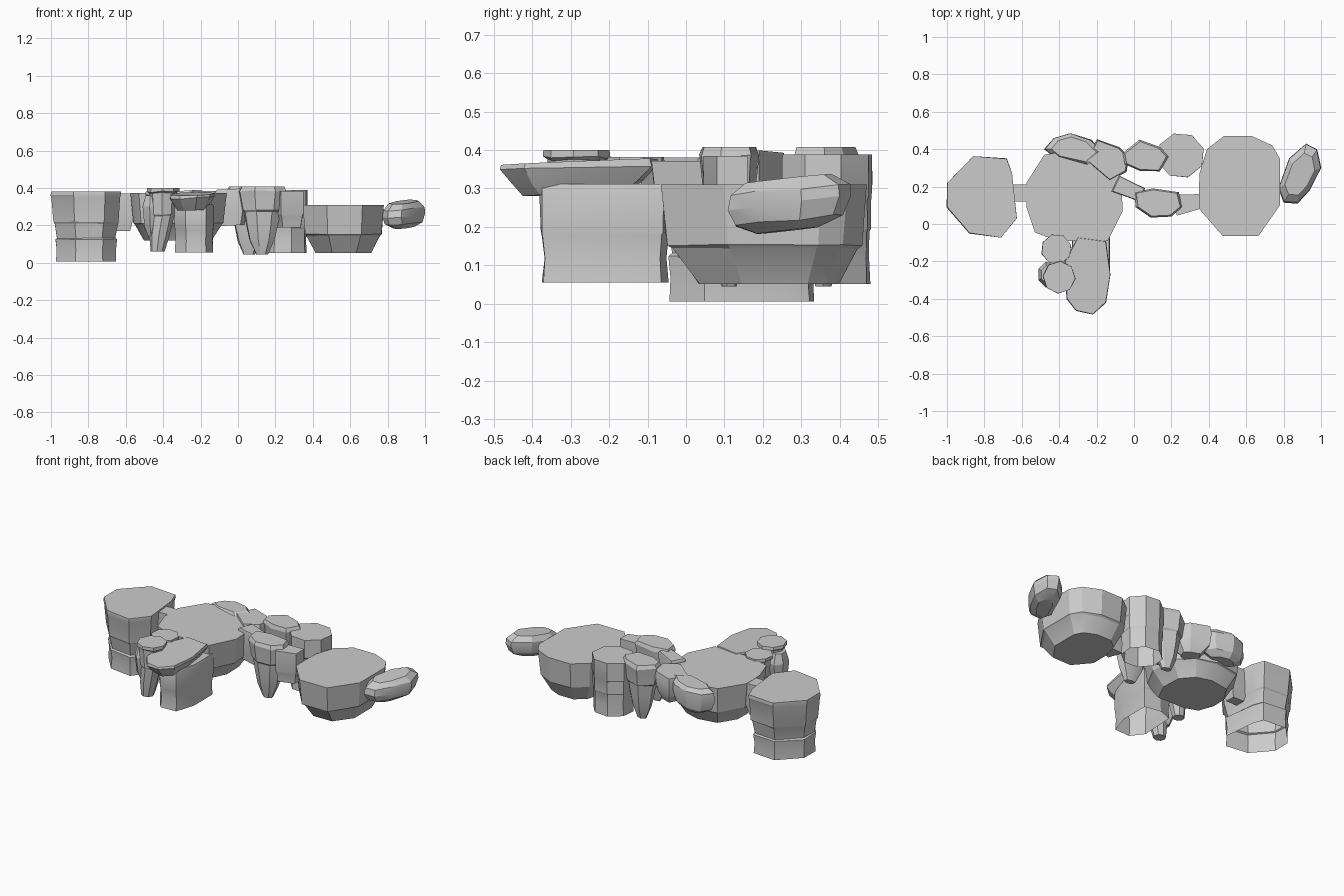
import bpy, bmesh, math, random

if "Cube" in bpy.data.objects:
    bpy.data.objects.remove(bpy.data.objects["Cube"])

random.seed(4)


def loft(name, outline, levels, tilt=(0, 0), jitter=0.02, open_bottom=False):
    """Stack scaled copies of an outline; levels are (z, scale, dx, dy) bottom to top."""
    n = len(outline)
    cx, cy = sum(p[0] for p in outline) / n, sum(p[1] for p in outline) / n
    bm = bmesh.new()
    rings = []
    for i, lv in enumerate(levels):
        z, s, dx, dy = (tuple(lv) + (0, 0))[:4]
        last = i == len(levels) - 1
        ring = []
        for x, y in outline:
            k = s * (1 + (0 if last else random.uniform(-jitter, jitter)))
            px, py = cx + (x - cx) * k + dx, cy + (y - cy) * k + dy
            pz = z + tilt[0] * (px - cx) + tilt[1] * (py - cy)
            if 0 < i and not last:
                pz += random.uniform(-jitter, jitter) * 0.25
            ring.append(bm.verts.new((px, py, pz)))
        rings.append(ring)
    for a, b in zip(rings, rings[1:]):
        for i in range(n):
            j = (i + 1) % n
            bm.faces.new((a[i], a[j], b[j], b[i]))
    if not open_bottom:
        bm.faces.new(rings[0][::-1])
    bm.faces.new(rings[-1])
    bmesh.ops.recalc_face_normals(bm, faces=bm.faces)
    me = bpy.data.meshes.new(name)
    bm.to_mesh(me)
    bm.free()
    ob = bpy.data.objects.new(name, me)
    bpy.context.collection.objects.link(ob)
    bpy.ops.object.select_all(action='DESELECT')
    ob.select_set(True)
    bpy.context.view_layer.objects.active = ob
    bpy.ops.object.shade_smooth_by_angle(angle=math.radians(22))
    return ob


def ngon(cx, cy, rx, ry, n, turn=0.0):
    return [(cx + rx * math.cos(turn + 2 * math.pi * i / n),
             cy + ry * math.sin(turn + 2 * math.pi * i / n)) for i in range(n)]


# Left tall platform with waisted tiers, hollow underneath
loft("left_cliff_platform",
     [(-1, .22), (-.86, .365), (-.68, .35), (-.65, .27), (-.625, .03),
      (-.71, -.075), (-.88, -.05), (-1, .09)],
     [(.006, .86), (.07, .84), (.125, .87), (.132, .83), (.21, .9), (.217, .93),
      (.35, .98), (.362, 1), (.38, .99)], jitter=.012, open_bottom=True)
loft("link_rock", [(-.67, .12), (-.56, .12), (-.56, .21), (-.67, .21)],
     [(.17, .7), (.24, 1), (.37, 1)])

# Central bowl-shaped platform
loft("central_platform",
     [(-.575, .22), (-.575, .09), (-.53, -.045), (-.41, -.09), (-.14, -.09), (-.06, .07),
      (-.07, .25), (-.16, .36), (-.3, .4), (-.48, .37)],
     [(.12, .7), (.205, .9), (.213, .93), (.372, 1)], jitter=.01)

# Right bowl-shaped platform
loft("right_platform",
     [(.48, .47), (.63, .47), (.74, .42), (.78, .35), (.78, .1), (.665, -.065),
      (.475, -.065), (.345, .085), (.35, .27), (.39, .4)],
     [(.052, .68), (.145, .9), (.153, .94), (.31, 1)], jitter=.01)

# Boulder at the far right end
loft("end_boulder",
     [(.92, .43), (.98, .40), (1, .3), (.94, .18), (.875, .11), (.8, .115), (.77, .19), (.83, .35)],
     [(.19, .5), (.215, .88), (.26, 1), (.295, .97), (.325, .7)], tilt=(.03, .1))

# Boulders along the back of the central platform
loft("back_left_boulder",
     [(-.48, .40), (-.43, .46), (-.34, .485), (-.23, .45), (-.16, .38), (-.24, .31), (-.42, .35)],
     [(.22, .5), (.25, .85), (.31, 1), (.36, .97), (.383, .75)], tilt=(.06, 0))
loft("back_middle_boulder",
     [(-.26, .34), (-.2, .455), (-.08, .41), (-.03, .36), (-.04, .28), (-.13, .23)],
     [(.21, .5), (.27, .9), (.34, 1), (.385, .92)])

# Front cliff block, hollow underneath, with overhanging slab
loft("front_cliff_block",
     [(-.34, -.3), (-.28, -.38), (-.17, -.375), (-.13, -.25), (-.13, -.06), (-.24, -.04), (-.33, -.07)],
     [(.055, .97), (.12, .94), (.178, .98), (.186, .99), (.295, 1), (.312, .97)],
     jitter=.015, open_bottom=True)
loft("front_overhang_slab",
     [(-.36, -.40), (-.31, -.465), (-.22, -.485), (-.15, -.42), (-.125, -.27), (-.15, -.09),
      (-.3, -.07), (-.37, -.2)],
     [(.285, .66), (.315, .82), (.352, 1), (.368, .98)], tilt=(.02, .04))

# Small tapering columns beside the front cliff
for i, (x, y, r, top, low) in enumerate([(-.415, -.135, .083, .382, .13), (-.4, -.285, .088, .4, .06)]):
    loft("front_column_%d" % i, ngon(x, y, r, r, 8, .3 + i * .4),
         [(low, .42, -.03, 0), (low + .08, .6, -.02, 0), (.25, .68), (.26, .76),
          (top - .025, .85), (top - .02, 1), (top, .98)])
loft("front_column_shoulder", ngon(-.46, -.27, .055, .07, 7), [(.14, .4), (.19, .8), (.3, 1), (.36, .7)])

# Tall column behind the bridge rocks, hollow underneath
loft("rear_column", ngon(.25, .367, .128, .122, 8, .3),
     [(.052, .96), (.12, .93), (.185, .95), (.193, .98), (.27, .97), (.278, 1), (.388, 1)],
     jitter=.012, open_bottom=True)

# Pair of spike-bottomed bridge columns
spike_levels = [(.045, .25), (.12, .52), (.2, .66), (.27, .76), (.28, .86), (.37, .97), (.385, 1), (.408, .9)]
loft("front_spike_column",
     [(.0, .17), (.01, .09), (.09, .035), (.2, .04), (.26, .09), (.24, .17), (.1, .19)], spike_levels)
loft("rear_spike_column",
     [(-.06, .38), (.03, .45), (.14, .41), (.185, .36), (.14, .28), (.03, .285), (-.05, .32)], spike_levels)

# Slabs joining the bridge to both platforms
loft("bridge_slab_right", [(.19, .155), (.35, .16), (.35, .08), (.23, .045)],
     [(.19, .8), (.25, .92), (.26, 1), (.385, 1)])
loft("bridge_slab_left", [(-.12, .175), (-.08, .26), (.06, .19), (.03, .12)],
     [(.2, .7), (.28, .9), (.38, 1), (.395, .92)], tilt=(.05, 0))
